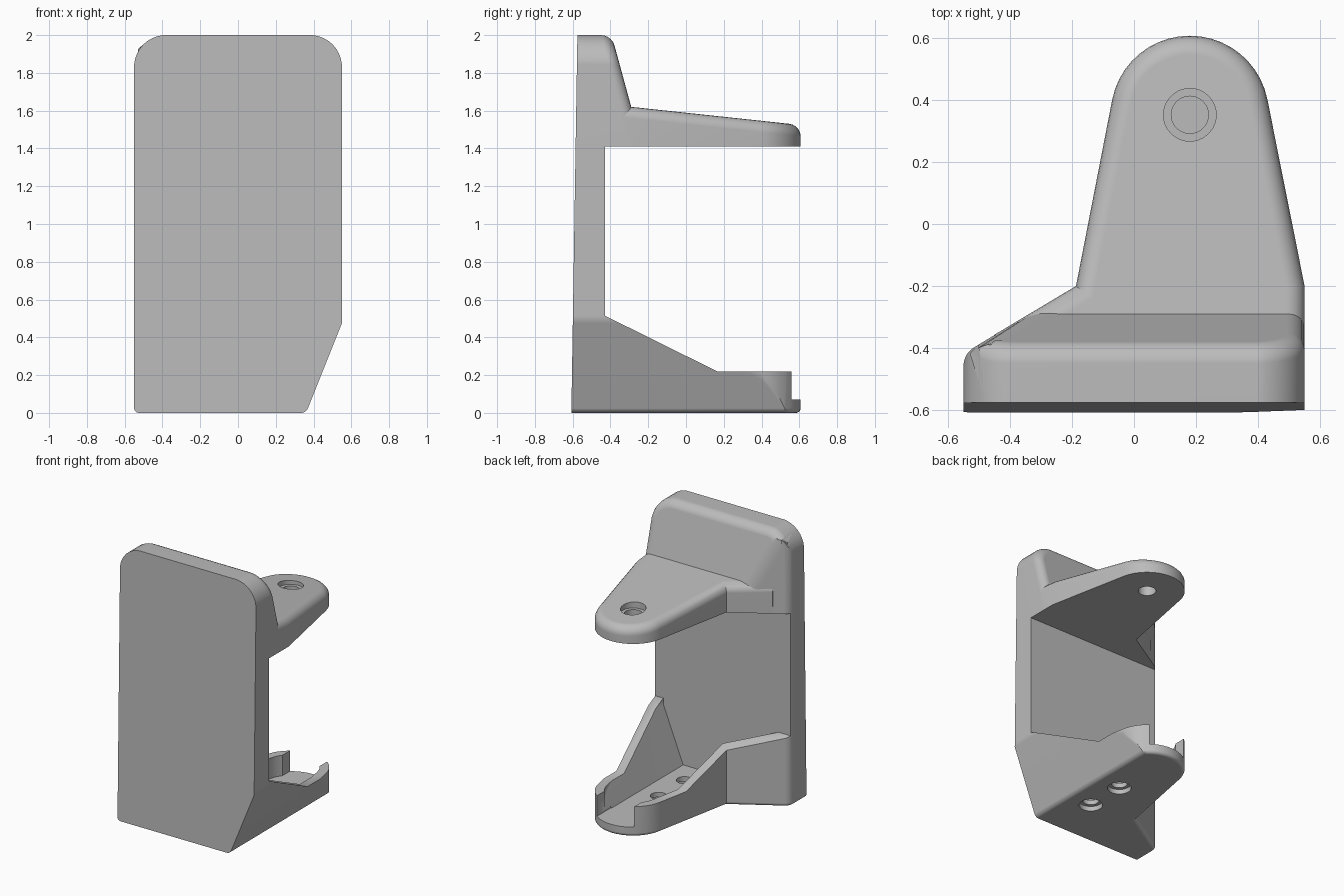
import bpy, bmesh
from math import sin, cos, radians
from mathutils import Vector

if "Cube" in bpy.data.objects:
    bpy.data.objects.remove(bpy.data.objects["Cube"])

grey = bpy.data.materials.new("plain grey")
grey.use_nodes = True
grey.diffuse_color = (0.5, 0.5, 0.5, 1)
grey.node_tree.nodes["Principled BSDF"].inputs["Base Color"].default_value = (0.5, 0.5, 0.5, 1)

HOLE_X, TIP_Y = 0.18, 0.352      # centre of the rounded arm end
TOP_Z, LOW_Z = 1.41, 0.515       # underside of the arm, top of the tray
WALL_Y = -0.43                   # inner face of the back plate


def arc(cx, cy, r, a0, a1, n):
    angles = [radians(a0 + (a1 - a0) * i / n) for i in range(n + 1)]
    return [(cx + r * cos(a), cy + r * sin(a)) for a in angles]


def prism(points, lo, hi, axis="Z"):
    """Extrude a 2D outline along Z (points are x, y) or X (points are y, z)."""
    bm = bmesh.new()
    place = (lambda a, b: (a, b, lo)) if axis == "Z" else (lambda a, b: (lo, a, b))
    face = bm.faces.new([bm.verts.new(place(a, b)) for a, b in points])
    new = bmesh.ops.extrude_face_region(bm, geom=[face])["geom"]
    shift = Vector((0, 0, hi - lo)) if axis == "Z" else Vector((hi - lo, 0, 0))
    bmesh.ops.translate(bm, verts=[g for g in new if isinstance(g, bmesh.types.BMVert)], vec=shift)
    bmesh.ops.recalc_face_normals(bm, faces=bm.faces)
    return bm


def slice_off(bm, point, normal):
    """Remove everything on the normal's side and cap the cut."""
    bmesh.ops.bisect_plane(bm, geom=bm.verts[:] + bm.edges[:] + bm.faces[:], dist=1e-5,
                           plane_co=point, plane_no=normal, clear_outer=True)
    bmesh.ops.holes_fill(bm, edges=[e for e in bm.edges if e.is_boundary], sides=0)
    bmesh.ops.recalc_face_normals(bm, faces=bm.faces)


def slice_front(bm):
    slice_off(bm, (0, -0.607, 0), (0, -2, 0.032))


def round_rim(bm, normal, size, keep):
    """Fillet the edges around the faces that look along the normal."""
    normal = Vector(normal).normalized()
    bm.normal_update()
    edges = set()
    for f in bm.faces:
        if f.normal.dot(normal) > 0.999:
            edges.update(e for e in f.edges if keep((e.verts[0].co + e.verts[1].co) / 2))
    bmesh.ops.bevel(bm, geom=list(edges), offset=size, segments=5, profile=0.5,
                    affect="EDGES", clamp_overlap=False)


def make(name, bm):
    mesh = bpy.data.meshes.new(name)
    bm.to_mesh(mesh)
    bm.free()
    mesh.materials.append(grey)
    ob = bpy.data.objects.new(name, mesh)
    bpy.context.collection.objects.link(ob)
    return ob


def cut(ob, bm):
    """Subtract a cutter, apply the result and drop the cutter."""
    cutter = make("cutter", bm)
    cutter.hide_render = True
    mod = ob.modifiers.new("cut", "BOOLEAN")
    mod.operation, mod.solver, mod.object = "DIFFERENCE", "EXACT", cutter
    bpy.context.view_layer.objects.active = ob
    bpy.ops.object.modifier_apply(modifier=mod.name)
    bpy.data.objects.remove(cutter)


def drill(ob, y, r, lo, hi):
    cut(ob, prism(arc(HOLE_X, y, r, 0, 350, 35), lo, hi))


# Plan outlines shared by the parts
arm_edge = [(0.55, -0.2)] + arc(HOLE_X, TIP_Y, 0.255, 11, 169, 20) + [(-0.187, -0.2)]
plan = [(0.55, -0.7)] + arm_edge + arc(-0.48, -0.458, 0.07, 121, 180, 5) + [(-0.55, -0.7)]

# Back plate between tray and arm
bm = prism(plan, LOW_Z, TOP_Z)
slice_off(bm, (0, WALL_Y, 0), (0, 1, 0))
slice_front(bm)
back_plate = make("back_plate", bm)

# Upper block with sloping rear face and rounded top corners
bm = prism(plan, TOP_Z, 2)
slope = (0, 1, 0.2727)
slice_off(bm, (0, -0.29, 1.62), slope)
slice_front(bm)
for side in (-1, 1):
    for k in range(1, 9):
        a = radians(10 * k)
        n = Vector((side * cos(a), 0, sin(a)))
        slice_off(bm, Vector((side * 0.38, 0, 1.83)) + 0.17 * n, n)
round_rim(bm, slope, 0.055, lambda m: m.z > TOP_Z + 0.01)
upper_block = make("upper_block", bm)

# Upper arm with tilted, filleted top and a stepped hole
bm = prism([(0.55, -0.5)] + arm_edge + [(-0.45, -0.357), (-0.45, -0.5)], TOP_Z, 1.9)
tilt = (0, 0.107, 1)
slice_off(bm, (0, -0.29, 1.62), tilt)
round_rim(bm, tilt, 0.06, lambda m: m.y > -0.49)
upper_arm = make("upper_arm", bm)
drill(upper_arm, TIP_Y, 0.06, 1.3, 1.8)
drill(upper_arm, TIP_Y, 0.085, 1.515, 1.8)

# Lower tray: slanted right side, rounded underside
slant = (1, 0, -0.4)
bm = prism(plan, 0, LOW_Z)
slice_off(bm, (0.36, 0, 0), slant)
slice_front(bm)
round_rim(bm, (0, 0, -1), 0.025, lambda m: m.y > -0.6)
tray = make("tray", bm)

# Sloping rim of the tray
cut(tray, prism([(WALL_Y, 0.7), (WALL_Y, LOW_Z), (0.165, 0.22), (1, 0.22), (1, 0.7)], -1, 1, "X"))

# Pocket, open end slot and counterbored screw holes
inner = [(0.485, WALL_Y), (0.485, -0.21)] + arc(HOLE_X, TIP_Y, 0.192, 11, 169, 20)
bm = prism(inner + [(-0.13, -0.24), (-0.445, WALL_Y)], 0.07, 0.8)
slice_off(bm, (0.296, 0, 0), slant)
cut(tray, bm)
cut(tray, prism([(0.03, 0.4), (0.33, 0.4), (0.33, 0.8), (0.03, 0.8)], 0.07, 0.8))
for y in (-0.24, 0.06):
    drill(tray, y, 0.055, -0.1, 0.15)
    drill(tray, y, 0.08, -0.1, 0.035)

# Smooth the fillets, keep the flats clean
for ob in (back_plate, upper_block, upper_arm, tray):
    bpy.ops.object.select_all(action="DESELECT")
    ob.select_set(True)
    bpy.context.view_layer.objects.active = ob
    bpy.ops.object.shade_smooth_by_angle(angle=radians(32))
    ob.modifiers.new("clean shading", "WEIGHTED_NORMAL").keep_sharp = True
